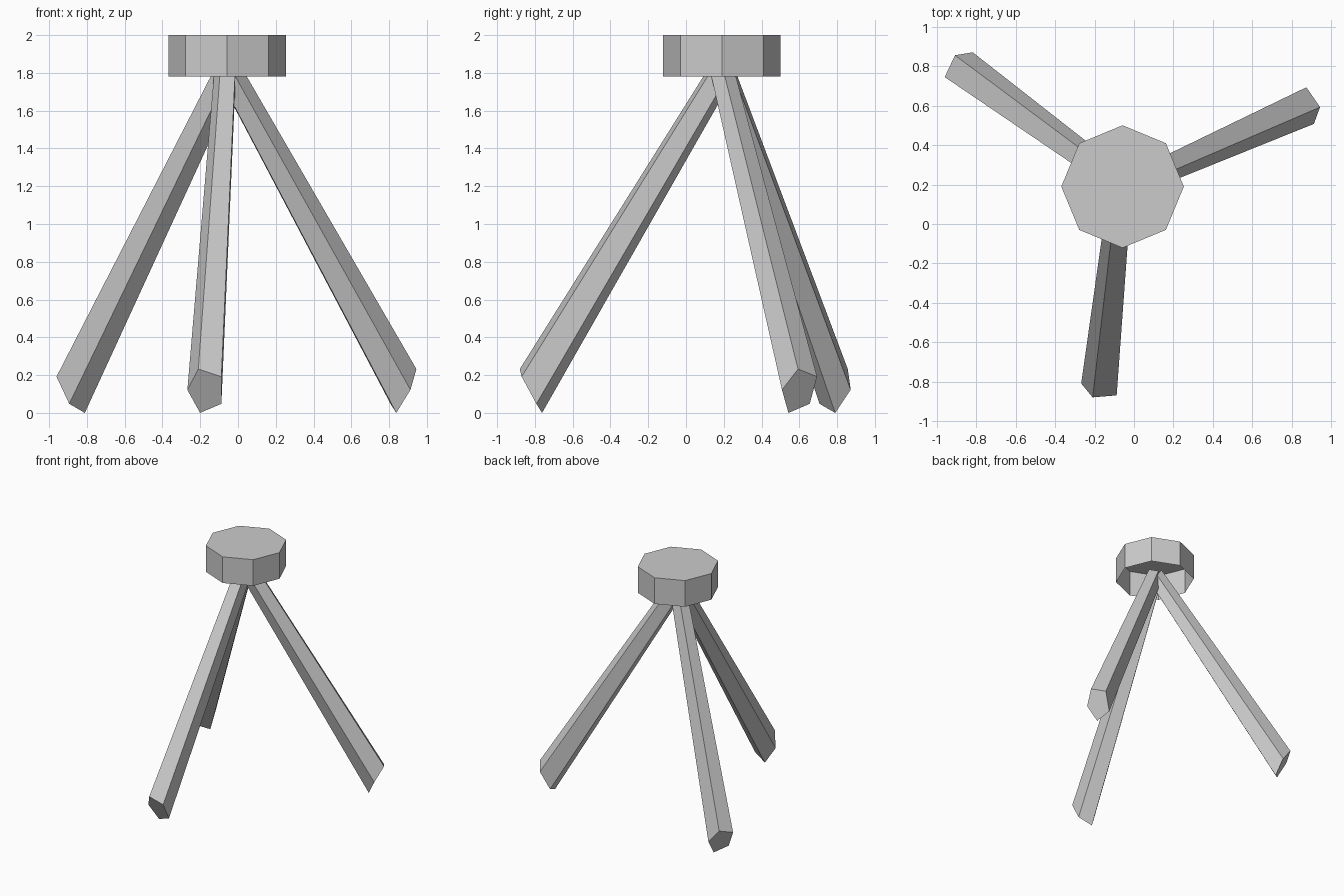
import bpy, bmesh
from math import radians, cos, sin
from mathutils import Vector, Matrix

if "Cube" in bpy.data.objects:
    bpy.data.objects.remove(bpy.data.objects["Cube"])

AXIS = Vector((-0.058, 0.19, 0))


def add_object(name, bm):
    bmesh.ops.translate(bm, verts=bm.verts, vec=AXIS)
    mesh = bpy.data.meshes.new(name)
    bm.to_mesh(mesh)
    bm.free()
    obj = bpy.data.objects.new(name, mesh)
    bpy.context.collection.objects.link(obj)
    return obj


# Octagonal head, open underneath
bm = bmesh.new()
ring = [(0.311 * cos(radians(45 * i)), 0.311 * sin(radians(45 * i))) for i in range(8)]
low = [bm.verts.new((x, y, 1.78)) for x, y in ring]
high = [bm.verts.new((x, y, 2.0)) for x, y in ring]
bm.faces.new(high)
for i in range(8):
    j = (i + 1) % 8
    bm.faces.new((low[i], low[j], high[j], high[i]))
add_object("head", bm)

# Five-sided foot outline of the front leg, relative to the head axis
FOOT = [Vector(p) for p in ((-0.152, -1.07, 0.232), (-0.21, -1.0, 0.122),
                            (-0.143, -0.952, 0.0), (-0.03, -0.982, 0.048),
                            (-0.03, -1.06, 0.192))]
CENTRE = sum(FOOT, Vector()) / 5
TOP = Vector((-0.008, -0.012, 1.79))


# Tapered legs, skewed from foot outline to a smaller parallel outline
def leg(name, angle):
    bm = bmesh.new()
    foot = [bm.verts.new(p) for p in FOOT]
    top = [bm.verts.new(TOP + (p - CENTRE) * 0.63) for p in FOOT]
    bm.faces.new(foot)
    bm.faces.new(top[::-1])
    for i in range(5):
        j = (i + 1) % 5
        bm.faces.new((foot[j], foot[i], top[i], top[j]))
    bmesh.ops.recalc_face_normals(bm, faces=bm.faces)
    bmesh.ops.rotate(bm, verts=bm.verts, matrix=Matrix.Rotation(radians(angle), 3, 'Z'))
    add_object(name, bm)


for name, angle in (("front_leg", 0), ("right_leg", 120), ("left_leg", 240)):
    leg(name, angle)
